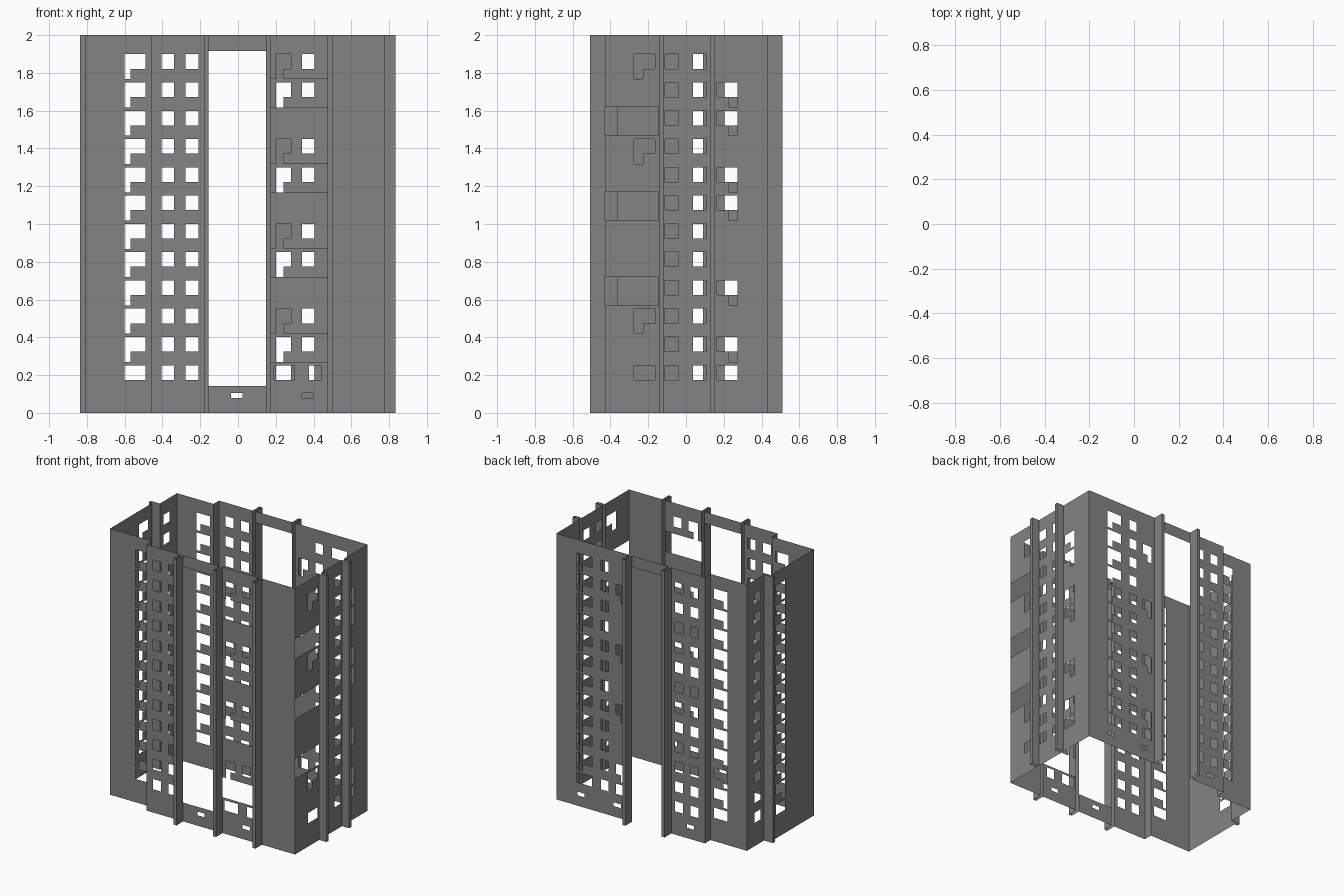
import bpy

if "Cube" in bpy.data.objects:
    bpy.data.objects.remove(bpy.data.objects["Cube"])

H, BASE = 2.0, 0.142          # total height, plinth height
ROW0, STEP, WH = 0.175, 0.1497, 0.077
ALL = range(12)

grey = bpy.data.materials.new("concrete grey")
grey.diffuse_color = (0.23, 0.23, 0.23, 1)
grey.use_nodes = True
grey.node_tree.nodes["Principled BSDF"].inputs["Base Color"].default_value = grey.diffuse_color


def make(name, verts, faces):
    me = bpy.data.meshes.new(name)
    me.from_pydata(verts, [], faces)
    me.materials.append(grey)
    ob = bpy.data.objects.new(name, me)
    bpy.context.collection.objects.link(ob)
    return ob


def wall(name, axis, a, b, c, holes=(), z0=0.0, z1=H):
    """Thin wall running from a to b along axis at offset c; holes are (lo, hi, zlo, zhi)."""
    us, zs = {a, b}, {z0, z1}
    if z0 < BASE < z1:
        zs.add(BASE)
    for h in holes:
        us.update(h[:2])
        zs.update(h[2:])
    lo, hi = min(a, b), max(a, b)
    us = sorted((u for u in us if lo <= u <= hi), reverse=b < a)
    zs = sorted(z for z in zs if z0 <= z <= z1)
    index, verts, faces = {}, [], []

    def vert(u, z):
        if (u, z) not in index:
            index[(u, z)] = len(verts)
            verts.append((u, c, z) if axis == 'x' else (c, u, z))
        return index[(u, z)]

    for u0, u1 in zip(us, us[1:]):
        for v0, v1 in zip(zs, zs[1:]):
            um, vm = (u0 + u1) / 2, (v0 + v1) / 2
            if any(h[0] < um < h[1] and h[2] < vm < h[3] for h in holes):
                continue
            faces.append((vert(u0, v0), vert(u1, v0), vert(u1, v1), vert(u0, v1)))
    return make(name, verts, faces)


def ribbon(name, pts):
    """Folded strip of full height, used for fins and steps."""
    n = len(pts)
    verts = [(x, y, z) for z in (0, BASE, H) for x, y in pts]
    faces = [(k * n + i, k * n + i + 1, k * n + n + i + 1, k * n + n + i)
             for k in (0, 1) for i in range(n - 1)]
    return make(name, verts, faces)


def base_z(r):
    return round(ROW0 + STEP * r, 4)


def windows(lo, hi, rows=ALL):
    return [(lo, hi, base_z(r), round(base_z(r) + WH, 4)) for r in rows]


def l_windows(lo, hi, s0, s1, rows=ALL):
    """Window with a balcony-door stem below it (no stem on the lowest row)."""
    stems = [(s0, s1, round(base_z(r) - 0.055, 4), base_z(r)) for r in rows if r > 0]
    return windows(lo, hi, rows) + stems


def balconies(lo, hi, rows):
    return [(lo, hi, round(base_z(r) - 0.055, 4), round(base_z(r) + 0.096, 4)) for r in rows]


def vents(*centres):
    return [(c - 0.03, c + 0.03, 0.078, 0.106) for c in centres]


# front side, left to right
wall("front_left_wall", 'x', -0.81, -0.46, -0.363, l_windows(-0.60, -0.49, -0.60, -0.57))
ribbon("front_step", [(-0.46, -0.363), (-0.46, -0.43)])
wall("front_window_wall", 'x', -0.46, -0.18, -0.43,
     windows(-0.405, -0.34) + windows(-0.277, -0.21))
wall("front_opening_wall", 'x', -0.155, 0.147, -0.43,
     [(-0.155, 0.147, BASE, 1.915)] + vents(-0.007))
wall("front_balcony_wall", 'x', 0.172, 0.475, -0.43,
     l_windows(0.20, 0.28, 0.20, 0.24, (11, 8, 5, 2)) + windows(0.34, 0.405, (11, 8, 5, 2))
     + balconies(0.172, 0.475, (10, 7, 4, 1))
     + windows(0.19, 0.30, (0,)) + windows(0.375, 0.44, (0,)) + vents(0.37))
wall("front_right_wall", 'x', 0.50, 0.775, -0.43)

# right side, front to back
wall("right_front_wall", 'y', -0.43, -0.143, 0.775,
     l_windows(-0.275, -0.163, -0.275, -0.228, (11, 8, 2, 0))
     + balconies(-0.43, -0.145, (9, 6, 3)))
wall("right_middle_wall", 'y', -0.118, 0.128, 0.775,
     windows(-0.11, -0.04) + windows(0.037, 0.108))
wall("right_back_wall", 'y', 0.153, 0.432, 0.775,
     l_windows(0.165, 0.272, 0.228, 0.272, (10, 9, 7, 6, 3, 1, 0)))

# back side, right to left
wall("back_right_wall", 'x', 0.775, 0.172, 0.432,
     l_windows(0.48, 0.605, 0.56, 0.605) + windows(0.34, 0.405)
     + l_windows(0.20, 0.28, 0.20, 0.24, (10, 7, 4, 1, 0)) + vents(0.57, 0.27))
wall("back_lintel", 'x', 0.147, -0.155, 0.432, z0=1.915)
wall("back_window_wall", 'x', -0.18, -0.46, 0.432,
     windows(-0.405, -0.34) + windows(-0.277, -0.21) + vents(-0.34))
ribbon("back_step", [(-0.46, 0.432), (-0.46, 0.366)])
wall("back_left_wall", 'x', -0.46, -0.763, 0.366, l_windows(-0.60, -0.49, -0.60, -0.57))

# left side, back to front
wall("left_back_wall", 'y', 0.366, 0.162, -0.763, windows(0.205, 0.275))
ribbon("left_fin", [(-0.763, 0.162), (-0.837, 0.162), (-0.837, 0.138), (-0.81, 0.138)])
wall("left_front_wall", 'y', 0.138, -0.363, -0.81, l_windows(-0.02, 0.09, -0.02, 0.02))

# vertical fins
for i, x in enumerate((-0.18, 0.147, 0.475)):
    ribbon(f"front_fin_{i + 1}",
           [(x, -0.43), (x, -0.508), (x + 0.025, -0.508), (x + 0.025, -0.43)])
for i, y in enumerate((-0.143, 0.128)):
    ribbon(f"right_fin_{i + 1}",
           [(0.775, y), (0.835, y), (0.835, y + 0.025), (0.775, y + 0.025)])
for i, x in enumerate((0.172, -0.155)):
    ribbon(f"back_fin_{i + 1}",
           [(x, 0.432), (x, 0.51), (x - 0.025, 0.51), (x - 0.025, 0.432)])
